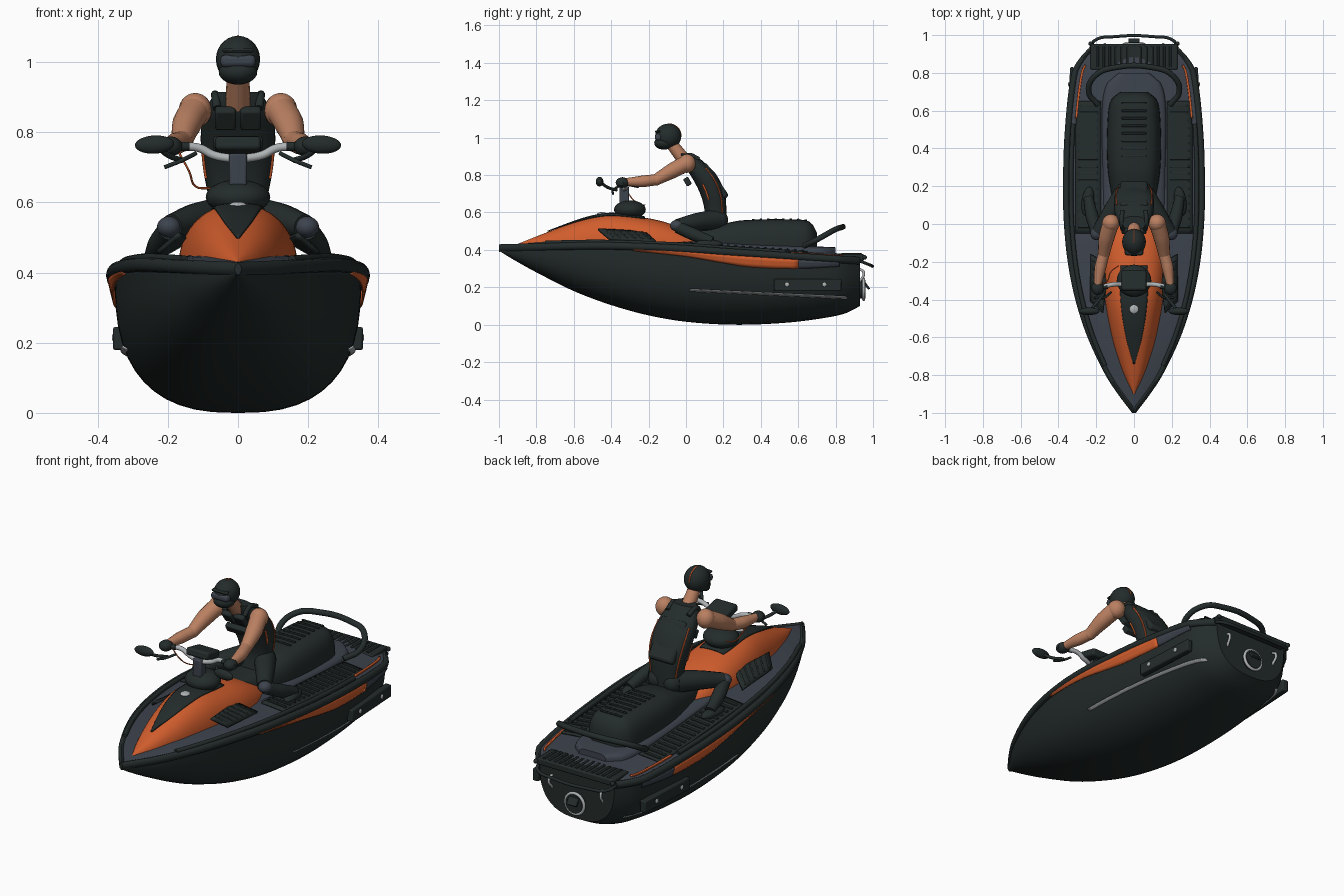
import bpy, bmesh, math

if "Cube" in bpy.data.objects:
    bpy.data.objects.remove(bpy.data.objects["Cube"], do_unlink=True)


def material(name, *rgb):
    m = bpy.data.materials.new(name)
    m.use_nodes = True
    m.diffuse_color = (*rgb, 1)
    m.node_tree.nodes["Principled BSDF"].inputs["Base Color"].default_value = (*rgb, 1)
    return m


BLACK = material("green black", .017, .025, .024)
SLATE = material("slate grey", .046, .056, .074)
ORANGE = material("burnt orange", .64, .11, .026)
SKIN = material("skin", .49, .215, .12)
SILVER = material("silver grey", .43, .45, .46)
SIDES = (("left", 1), ("right", -1))
made = []


def keep(ob, name, mat):
    ob.name = name
    ob.data.materials.append(mat)
    made.append(ob)
    return ob


def smooth_table(*pts):
    """Smooth function through (position, value) pairs."""
    n = len(pts)
    def slope(i):
        a, b = pts[max(i - 1, 0)], pts[min(i + 1, n - 1)]
        return (b[1] - a[1]) / (b[0] - a[0])
    def f(p):
        p = min(max(p, pts[0][0]), pts[-1][0])
        i = next(k for k in range(n - 1) if p <= pts[k + 1][0])
        (a, va), (b, vb) = pts[i], pts[i + 1]
        t = (p - a) / (b - a)
        h = (3 - 2 * t) * t * t
        return (va * (1 - h) + vb * h + (b - a) * t * (1 - t)
                * (slope(i) * (1 - t) - slope(i + 1) * t))
    return f


def grid(name, f, nu, nv, mat, thick=0, caps=False):
    """Surface f(u, v); with caps it is a closed tube around u."""
    bm = bmesh.new()
    cols = nu if caps else nu + 1
    rows = [[bm.verts.new(f(i / nu, j / nv)) for i in range(cols)] for j in range(nv + 1)]
    for a, b in zip(rows, rows[1:]):
        for i in range(nu):
            k = (i + 1) % cols
            bm.faces.new((a[i], a[k], b[k], b[i]))
    if caps:
        bm.faces.new(rows[0])
        bm.faces.new(rows[-1])
    bmesh.ops.recalc_face_normals(bm, faces=bm.faces)
    me = bpy.data.meshes.new(name)
    bm.to_mesh(me)
    bm.free()
    ob = bpy.data.objects.new(name, me)
    bpy.context.collection.objects.link(ob)
    if thick:
        mod = ob.modifiers.new("thickness", "SOLIDIFY")
        mod.thickness, mod.offset = thick, 0
    return keep(ob, name, mat)


def power(c, p):
    return math.copysign(abs(c) ** p, c)


def dome(name, y0, y1, width, base, top, p, mat, rows=40):
    """Half-superellipse sections lofted along y."""
    def f(u, v):
        y, a = y0 + (y1 - y0) * v, math.pi * min(u * 25 / 24, 1)
        return (width(y) * power(math.cos(a), p), y,
                base(y) + (top(y) - base(y)) * abs(math.sin(a)) ** p)
    return grid(name, f, 25, rows, mat, caps=True)


def box(name, loc, size, mat, rot=(0, 0, 0), bevel=.006):
    bpy.ops.mesh.primitive_cube_add(size=1, location=loc, rotation=[math.radians(r) for r in rot])
    ob = bpy.context.object
    ob.scale = size
    bpy.ops.object.transform_apply(location=False, rotation=False)
    mod = ob.modifiers.new("bevel", "BEVEL")
    mod.width, mod.segments = bevel, 2
    return keep(ob, name, mat)


def ball(name, loc, size, mat, rot=(0, 0, 0)):
    bpy.ops.mesh.primitive_uv_sphere_add(segments=24, ring_count=14, radius=1, location=loc,
                                         rotation=[math.radians(r) for r in rot])
    bpy.context.object.scale = size
    return keep(bpy.context.object, name, mat)


def tube(name, pts, radii, mat):
    cu = bpy.data.curves.new(name, "CURVE")
    cu.dimensions, cu.bevel_depth, cu.bevel_resolution = "3D", 1, 6
    cu.use_fill_caps, cu.resolution_u = True, 6
    sp = cu.splines.new("BEZIER")
    sp.bezier_points.add(len(pts) - 1)
    for i, (bp, p) in enumerate(zip(sp.bezier_points, pts)):
        bp.co = p
        bp.radius = radii[i] if isinstance(radii, list) else radii
        bp.handle_left_type = bp.handle_right_type = "AUTO"
    ob = bpy.data.objects.new(name, cu)
    bpy.context.collection.objects.link(ob)
    bpy.ops.object.select_all(action="DESELECT")
    ob.select_set(True)
    bpy.context.view_layer.objects.active = ob
    bpy.ops.object.convert(target="MESH")
    return keep(bpy.context.object, name, mat)


# Hull lines: half width, deck edge and keel along the length
beam = smooth_table((-1, .004), (-.9, .08), (-.8, .145), (-.6, .24), (-.4, .305), (-.2, .345),
                    (0, .365), (.2, .37), (.5, .36), (.8, .325), (.87, .288), (.93, .235))
edge = smooth_table((-1, .41), (-.5, .422), (-.2, .415), (0, .405), (.2, .39), (.5, .37), (.93, .342))
keel = smooth_table((-1, .395), (-.9, .335), (-.8, .28), (-.6, .18), (-.4, .105), (-.2, .05),
                    (0, .016), (.25, 0), (.5, .008), (.7, .03), (.85, .06), (.93, .1))
hull_w = lambda y: beam(y) * .95
hull_top = lambda y: edge(y) - .008
deck_z = lambda x, y: (edge(y) + .008 + .024 * min(1, beam(y) / .2)
                       * (1 - min(abs(x) / beam(y), 1) ** 2))


def hull_x(y, z):
    d = (hull_top(y) - z) / (hull_top(y) - keel(y))
    return hull_w(y) * (1 - abs(d) ** 2.6) ** (1 / 2.6)


dome("hull", -1, .93, hull_w, hull_top, keel, 2 / 2.6, BLACK, 60)


def deck(u, v):
    y = -.99 + 1.91 * v
    x = beam(y) * .98 * (2 * u - 1)
    return x, y, deck_z(x, y)


grid("deck", deck, 24, 50, SLATE)


def side_strip(name, s, y0, y1, top, bottom, mat, out=.005):
    """Band on the topsides between two height lines."""
    def f(u, v):
        y = y0 + (y1 - y0) * v
        z = bottom(y) + (top(y) - bottom(y)) * u
        return s * (hull_x(y, min(z, hull_top(y))) + out + .012 * u), y, z
    return grid(name, f, 3, 30, mat, .005)


def deck_patch(name, s, y0, y1, xa, xb, lift, mat):
    def f(u, v):
        y = y0 + (y1 - y0) * v
        x = s * (xa(y) + (xb(y) - xa(y)) * u)
        return x, y, deck_z(x, y) + lift
    return grid(name, f, 6, 24, mat, .008)


accent_low = smooth_table((-.3, .398), (0, .365), (.2, .33), (.35, .308), (.6, .3), (.82, .312))
for side, s in SIDES:
    def rail(u, v, s=s):
        y, a = -1 + 1.93 * v, math.tau * u
        return s * max(0, beam(y) - .012 + .018 * math.cos(a)), y, edge(y) + .02 * math.sin(a)
    def vent(u, v, s=s):
        return s * (.166 + .062 * u - .03 * v * (1 - u)), -.47 + .25 * v + .06 * u, .51 - .052 * u - .015 * v
    grid(side + "_bumper", rail, 12, 50, BLACK, caps=True)
    side_strip(side + "_side_accent", s, -.28, .6, lambda y: edge(y) - .016, accent_low, ORANGE)
    side_strip(side + "_rear_side_panel", s, .6, .82, lambda y: edge(y) - .016, accent_low, SLATE)
    stripe = lambda y: .19 - .048 * (y - .02)
    side_strip(side + "_hull_stripe", s, .02, .86, stripe, lambda y: stripe(y) - .01, SILVER, -.002)
    # Foot wells with ribbed mats and a raised rim
    inner, outer = lambda y: .175, lambda y: min(.31, beam(y) * .86)
    deck_patch(side + "_foot_mat", s, -.05, .65, inner, outer, .004, BLACK)
    for i in range(17):
        y = -.02 + i * .04
        deck_patch(f"{side}_mat_rib_{i}", s, y, y + .014, lambda y: .19, lambda y: outer(y) - .015,
                   .01, BLACK)
    ys = [-.75 + .16 * i for i in range(9)]
    tube(side + "_deck_rim", [(s * beam(y) * .9, y, deck_z(beam(y) * .9, y) + .008) for y in ys],
         .012, BLACK)
    deck_patch(side + "_rear_deck_accent", s, .56, .84, lambda y: beam(y) - .055,
               lambda y: beam(y) - .044, .004, ORANGE)
    # Side fins with bolts
    box(side + "_side_fin", (s * .33, .65, .212), (.035, .36, .065), BLACK, (0, 0, s * 3))
    for y in (.54, .74):
        ball(f"{side}_fin_bolt_{y}", (s * (.348 - .052 * (y - .65)), y, .215), (.006, .012, .012), SILVER)
    # Slatted vents beside the hood
    grid(side + "_vent", vent, 4, 6, BLACK, .014)
    for i in range(6):
        a, b = vent(.1, .1 + .16 * i), vent(.9, .1 + .16 * i)
        tube(f"{side}_vent_slat_{i}", [(a[0], a[1], a[2] + .006), (b[0], b[1], b[2] + .006)], .005, BLACK)

# Hood with dark centre panel and gauge
hood_w = smooth_table((-.9, .008), (-.8, .055), (-.7, .09), (-.6, .118), (-.4, .155), (-.2, .17),
                      (-.05, .155), (.07, .12))
hood_top = smooth_table((-.9, .432), (-.8, .472), (-.6, .548), (-.5, .578), (-.4, .592),
                        (-.25, .577), (-.1, .545), (.07, .475))
dome("hood", -.9, .07, hood_w, lambda y: .405, hood_top, .8, ORANGE)
panel_w = smooth_table((-.74, .004), (-.6, .042), (-.45, .066), (-.3, .075), (-.22, .07))


def panel(u, v):
    y = -.74 + .52 * v
    x = panel_w(y) * (2 * u - 1)
    return x, y, .409 + (hood_top(y) - .405) * (1 - (abs(x) / hood_w(y)) ** 2.5) ** .4


grid("hood_panel", panel, 12, 24, BLACK, .006)
ball("hood_gauge", (0, -.45, .592), (.025, .025, .01), SILVER)
ball("steering_pod", (0, -.3, .615), (.092, .085, .05), BLACK)

# Seat on its pedestal, ribs and rear grab handle
seat_w = smooth_table((-.14, .05), (-.05, .085), (.1, .11), (.3, .14), (.55, .14), (.66, .12), (.7, .07))
seat_top = smooth_table((-.14, .53), (0, .525), (.15, .53), (.3, .558), (.6, .562), (.67, .545), (.7, .49))
pedestal_w = smooth_table((-.2, .17), (.3, .17), (.6, .17), (.74, .145), (.8, .08))
dome("seat", -.14, .7, seat_w, lambda y: .39, seat_top, .6, BLACK)
dome("seat_pedestal", -.2, .8, pedestal_w, lambda y: .36, lambda y: .45 - .045 * max(y, 0), .4, SLATE)
for i in range(8):
    y = .36 + i * .04
    box(f"seat_rib_{i}", (0, y, seat_top(y) + .001), (.13, .012, .008), BLACK, bevel=.003)
tube("grab_handle", [(-.19, .63, .42), (-.24, .7, .455), (-.2, .79, .505), (-.09, .83, .52),
                     (.09, .83, .52), (.2, .79, .505), (.24, .7, .455), (.19, .63, .42)], .015, BLACK)

# Boarding platform and stern fittings
box("boarding_platform", (0, .885, .36), (.46, .135, .034), BLACK)
for i in range(13):
    box(f"platform_rib_{i}", (-.192 + .032 * i, .885, .378), (.013, .11, .01), BLACK, bevel=.003)
tube("boarding_rail", [(-.23, .93, .34), (-.21, .97, .325), (-.1, .992, .315), (.1, .992, .315),
                       (.21, .97, .325), (.23, .93, .34)], .008, BLACK)
bpy.ops.mesh.primitive_cylinder_add(radius=.05, depth=.06, location=(0, .93, .19), rotation=(math.pi / 2, 0, 0))
keep(bpy.context.object, "jet_nozzle", BLACK)
bpy.ops.mesh.primitive_torus_add(location=(0, .95, .19), rotation=(math.pi / 2, 0, 0),
                                 major_radius=.055, minor_radius=.008)
keep(bpy.context.object, "nozzle_ring", SILVER)
box("nozzle_flap", (0, .965, .21), (.06, .012, .05), BLACK, (35, 0, 0), .003)
for side, s in SIDES:
    tube(side + "_stern_bracket", [(s * .15, .92, .3), (s * .155, .95, .28), (s * .15, .92, .22)], .007, SILVER)
    ball(side + "_stern_eye", (s * .23, .955, .36), (.012, .012, .012), BLACK)

# Steering column, bars, grips, levers and mirrors
box("steering_column", (0, -.33, .69), (.05, .05, .1), SLATE)
box("display", (0, -.3, .76), (.13, .11, .04), BLACK, (-12, 0, 0), .01)
for side, s in SIDES:
    tube(side + "_handlebar", [(s * .02, -.33, .725), (s * .07, -.32, .735), (s * .11, -.32, .755),
                               (s * .16, -.33, .76)], .012, SILVER)
    tube(side + "_grip", [(s * .14, -.33, .76), (s * .225, -.345, .758)], .013, BLACK)
    tube(side + "_lever", [(s * .12, -.36, .74), (s * .16, -.39, .72), (s * .21, -.39, .7)], .006, BLACK)
    tube(side + "_mirror_stem", [(s * .16, -.37, .72), (s * .2, -.42, .735), (s * .23, -.455, .76)], .008, BLACK)
    ball(side + "_mirror", (s * .238, -.462, .765), (.056, .02, .026), BLACK, (0, s * 3, 0))

# Rider torso with fitted vest: centre, depth and width by height
spine = smooth_table((.52, .15), (.6, .158), (.7, .142), (.8, .094), (.86, .045), (.915, .005))
depth = smooth_table((.52, .065), (.6, .058), (.7, .066), (.8, .07), (.86, .062), (.915, .035))
chest = smooth_table((.52, .085), (.6, .083), (.7, .1), (.8, .106), (.87, .092), (.915, .06))


def torso(u, v):
    z, a = .52 + .395 * v, math.tau * u
    return chest(z) * power(math.cos(a), .75), spine(z) + depth(z) * power(math.sin(a), .75), z


grid("rider_vest", torso, 28, 20, BLACK, caps=True)
box("vest_back_pad", (0, .152, .768), (.15, .04, .22), BLACK, (35, 0, 0), .015)
box("vest_front_pouch", (0, .008, .765), (.14, .03, .045), BLACK, (30, 0, 0))
for side, s in SIDES:
    box(side + "_chest_pad", (s * .036, -.025, .84), (.06, .03, .07), BLACK, (35, 0, 0), .008)
    tube(side + "_vest_piping", [(s * (chest(z) * .9), spine(z) + depth(z) * .62, z)
                                 for z in (.6, .68, .76, .84)], .004, ORANGE)
    tube(side + "_vest_trim", [(s * chest(z) * .95, spine(z) - depth(z) * .45, z)
                               for z in (.67, .71, .75)], .005, ORANGE)
    tube(side + "_vest_strap", [(s * .06, -.03, .868), (s * .065, .005, .906), (s * .062, .07, .885)], .012, BLACK)
    # Arms and gloves
    ball(side + "_shoulder", (s * .122, .005, .862), (.047, .047, .05), SKIN)
    tube(side + "_upper_arm", [(s * .122, .005, .865), (s * .145, -.07, .825), (s * .16, -.16, .775)],
         [.044, .042, .031], SKIN)
    ball(side + "_elbow", (s * .16, -.16, .775), (.031, .031, .031), SKIN)
    tube(side + "_forearm", [(s * .16, -.16, .775), (s * .178, -.23, .767), (s * .192, -.32, .763)],
         [.03, .031, .021], SKIN)
    ball(side + "_glove", (s * .193, -.34, .76), (.034, .036, .028), BLACK)
    # Legs, knee pads and boots
    tube(side + "_thigh", [(s * .05, .16, .56), (s * .12, .06, .55), (s * .19, -.045, .53)],
         [.056, .048, .036], BLACK)
    ball(side + "_hip", (s * .045, .165, .56), (.052, .06, .056), BLACK)
    ball(side + "_knee_pad", (s * .197, -.05, .53), (.034, .036, .03), SLATE)
    tube(side + "_shin", [(s * .197, -.045, .522), (s * .222, .04, .483), (s * .242, .14, .445)],
         [.032, .034, .026], BLACK)
    ball(side + "_boot", (s * .245, .12, .43), (.032, .078, .025), BLACK, (0, 0, s * 8))

# Head, helmet and visor
tube("neck", [(0, -.01, .88), (0, -.075, .965)], [.036, .032], SKIN)
ball("helmet", (0, -.095, 1.008), (.063, .07, .067), BLACK)
ball("helmet_chin", (0, -.118, .972), (.055, .052, .036), BLACK)
box("visor", (0, -.146, 1.003), (.1, .04, .035), SLATE, (0, 0, 0), .012)
box("visor_peak", (0, -.15, 1.033), (.09, .03, .012), BLACK)
tube("helmet_stripe", [(0, -.095 - .068 * math.cos(a), 1.008 + .065 * math.sin(a))
                       for a in (1.5, 1.9, 2.3, 2.7, 3.1)], .004, ORANGE)
tube("safety_cord", [(-.17, -.32, .745), (-.14, -.3, .69), (-.12, -.25, .645), (-.08, -.22, .64)], .003, ORANGE)

# Smooth shading with sharp edges kept
bpy.ops.object.select_all(action="DESELECT")
for ob in made:
    ob.select_set(True)
bpy.context.view_layer.objects.active = made[0]
bpy.ops.object.shade_smooth_by_angle(angle=math.radians(38))
